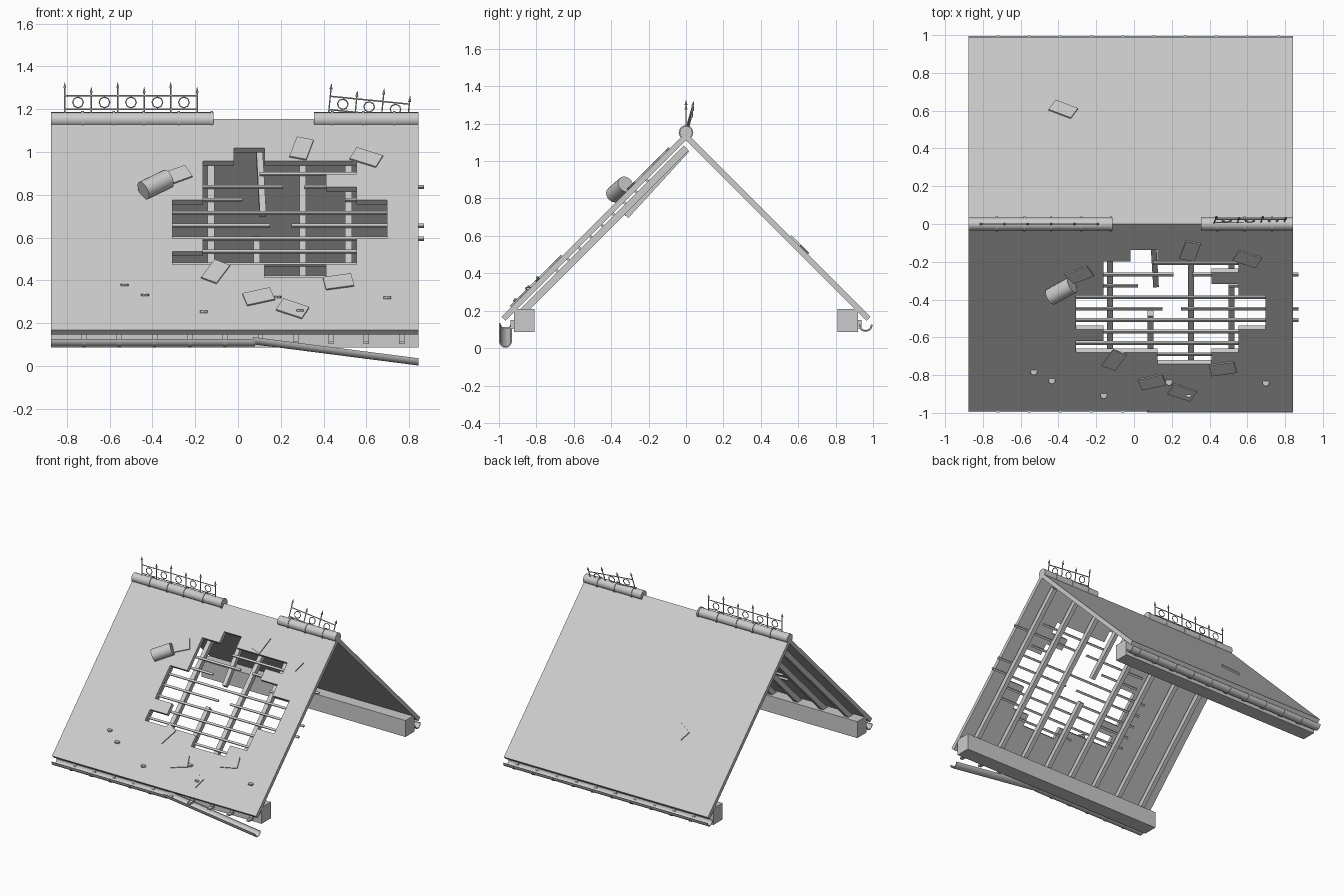
import bpy, bmesh, math
from mathutils import Matrix, Vector

if "Cube" in bpy.data.objects:
    bpy.data.objects.remove(bpy.data.objects["Cube"])

X0, X1, APEX, LEN, THICK = -0.875, 0.843, 1.155, 1.396, 0.03
X_MID, X_LEN = (X0 + X1) / 2, X1 - X0
C = math.sqrt(0.5)

grey = bpy.data.materials.new("weathered_grey")
grey.diffuse_color = (0.6, 0.6, 0.6, 1)
grey.use_nodes = True
grey.node_tree.nodes["Principled BSDF"].inputs["Base Color"].default_value = grey.diffuse_color

# Slope frames: x along the ridge, y up the slope, z out of the roof
FRONT = Matrix.Translation((0, 0, APEX)) @ Matrix.Rotation(math.radians(45), 4, 'X')
BACK = Matrix.Rotation(math.pi, 4, 'Z') @ FRONT


def finish(bm, name, smooth=False):
    bmesh.ops.recalc_face_normals(bm, faces=bm.faces)
    mesh = bpy.data.meshes.new(name)
    bm.to_mesh(mesh)
    bm.free()
    mesh.materials.append(grey)
    ob = bpy.data.objects.new(name, mesh)
    bpy.context.collection.objects.link(ob)
    if smooth:
        bpy.ops.object.select_all(action='DESELECT')
        ob.select_set(True)
        bpy.context.view_layer.objects.active = ob
        bpy.ops.object.shade_smooth_by_angle(angle=math.radians(40))
    return ob


def box(bm, center, size, frame=Matrix(), turn=0):
    m = (frame @ Matrix.Translation(center) @ Matrix.Rotation(turn, 4, 'Z')
         @ Matrix.Diagonal((*size, 1)))
    bmesh.ops.create_cube(bm, size=1, matrix=m)


def rod(bm, a, b, r, seg=6, r2=None, frame=Matrix()):
    a, b = Vector(a), Vector(b)
    m = (frame @ Matrix.Translation((a + b) / 2)
         @ (b - a).to_track_quat('Z', 'Y').to_matrix().to_4x4())
    bmesh.ops.create_cone(bm, cap_ends=True, segments=seg, radius1=r,
                          radius2=r if r2 is None else r2,
                          depth=(b - a).length, matrix=m)


def trough(bm, a, b, r, wall, seg=10):
    """Half-round channel, open at the top, from a to b."""
    rings = []
    for p in (a, b):
        ring = []
        for rad, order in ((r, range(seg + 1)), (r - wall, range(seg, -1, -1))):
            for i in order:
                t = math.pi + math.pi * i / seg
                ring.append(bm.verts.new(Vector(p) + Vector(
                    (0, rad * math.cos(t), rad * math.sin(t)))))
        rings.append(ring)
    n = len(rings[0])
    for i in range(n):
        j = (i + 1) % n
        bm.faces.new((rings[0][i], rings[0][j], rings[1][j], rings[1][i]))
    for ring in rings:
        for i in range(seg):
            bm.faces.new((ring[i], ring[i + 1], ring[n - 2 - i], ring[n - 1 - i]))


# Front roof slab: a grid of tile cells with the broken ones left out
HOLE = [(2, 2), (1, 5), (1, 4), (1, 5), (0, 6), (0, 6), (0, 6), (1, 5), (0, 5), (3, 4)]
xs = [X0] + [-0.306 + 0.1433 * k for k in range(8)] + [X1]
vs = [0] + [-(0.137 + 0.0604 * r) / C for r in range(11)] + [-LEN]
bm = bmesh.new()
grid = [[bm.verts.new(FRONT @ Vector((x, v, 0))) for x in xs] for v in vs]
for r in range(len(vs) - 1):
    for c in range(len(xs) - 1):
        if 1 <= r <= 10 and HOLE[r - 1][0] <= c - 1 <= HOLE[r - 1][1]:
            continue
        bm.faces.new((grid[r][c], grid[r + 1][c], grid[r + 1][c + 1], grid[r][c + 1]))
front = finish(bm, "front_roof_slab")
mod = front.modifiers.new("thickness", 'SOLIDIFY')
mod.thickness, mod.offset = THICK, -1

# Back roof slab
bm = bmesh.new()
box(bm, (-X_MID, -LEN / 2, -THICK / 2), (X_LEN, LEN, THICK), BACK)
finish(bm, "back_roof_slab")

# Rafters under the front slope, one of them snapped
bm = bmesh.new()
for i in range(8):
    x = -0.77 + 0.2145 * i
    top = -0.73 if i == 4 else -0.06
    box(bm, (x, (top - 1.33) / 2, -0.062), (0.032, top + 1.33, 0.038), FRONT)
finish(bm, "rafters")
bm = bmesh.new()
m = (Matrix.Translation((0.106, -0.16, 0.885))
     @ Vector((-0.02, 0.325, 0.355)).to_track_quat('Y', 'Z').to_matrix().to_4x4())
box(bm, (0, 0, 0), (0.03, 0.48, 0.036), m)
finish(bm, "hanging_rafter")

# Battens: x spans for each row, some broken
LONG = (-0.42, 0.7)
SPANS = [[(0.1, 0.66)], [(-0.3, 0.21), (0.31, 0.87)], [(-0.3, 0.02), (0.5, 0.66)], [LONG],
         [(-0.42, 0.15), (0.25, 0.87)], [(-0.42, 0.87)], [LONG], [LONG], [(0.0, 0.5)]]
bm = bmesh.new()
for i, row in enumerate(SPANS):
    v = (-0.207 - 0.0604 * i) / C - 0.036
    for a, b in row:
        box(bm, ((a + b) / 2, v, -0.0365), (b - a, 0.015, 0.013), FRONT)
finish(bm, "battens")

# Eaves beams with the outer top corner cut to the slope
for side, name in ((-1, "front_eaves_beam"), (1, "back_eaves_beam")):
    bm = bmesh.new()
    prof = [(0.81, 0.085), (0.92, 0.085), (0.92, 0.19), (0.9, 0.21), (0.81, 0.21)]
    f = bm.faces.new([bm.verts.new((X0, side * y, z)) for y, z in prof])
    ext = bmesh.ops.extrude_face_region(bm, geom=[f])['geom']
    bmesh.ops.translate(bm, vec=(X_LEN, 0, 0),
                        verts=[g for g in ext if isinstance(g, bmesh.types.BMVert)])
    finish(bm, name)

# Gutters: whole at the back, broken and sagging at the front right
GR = 0.034
for name, a, b in (("back_gutter", (X0, 0.96, 0.125), (X1, 0.96, 0.125)),
                   ("front_gutter", (X0, -0.96, 0.125), (0.08, -0.96, 0.125)),
                   ("sagging_gutter", (0.07, -0.965, 0.135), (X1, -0.965, 0.036))):
    bm = bmesh.new()
    trough(bm, a, b, GR, 0.006)
    finish(bm, name, True)

# Gutter brackets
for side, name in ((-1, "front_gutter_brackets"), (1, "back_gutter_brackets")):
    bm = bmesh.new()
    for i in range(10):
        x = -0.72 + 0.165 * i
        box(bm, (x, side * 0.922, 0.128), (0.025, 0.03, 0.045))
        if side > 0 or x < 0.1:
            trough(bm, (x - 0.007, side * 0.96, 0.125), (x + 0.007, side * 0.96, 0.125),
                   GR + 0.004, 0.006)
        else:
            box(bm, (x, -0.95, 0.108), (0.025, 0.05, 0.012))
    finish(bm, name)

# Ridge caps with collars
for name, a, b, bands in (
        ("left_ridge_cap", X0, -0.115, (-0.727, -0.58, -0.44, -0.278, -0.122)),
        ("right_ridge_cap", 0.355, X1, (0.44, 0.585, 0.73))):
    bm = bmesh.new()
    rod(bm, (a, 0, 1.152), (b, 0, 1.152), 0.034, 20)
    for x in bands:
        rod(bm, (x - 0.006, 0, 1.152), (x + 0.006, 0, 1.152), 0.039, 20)
    finish(bm, name, True)


# Iron ridge cresting: posts with spear tips, two rails and rings
def cresting(name, posts, frame):
    step = 0.1238
    bm = bmesh.new()
    for i in range(posts):
        x, h = i * step, 0.112 if i % 2 == 0 else 0.09
        rod(bm, (x, 0, -0.01), (x, 0, h), 0.0035, frame=frame)
        rod(bm, (x, 0, h), (x, 0, h + 0.028), 0.008, 6, 0.0005, frame)
    for z in (0.012, 0.077):
        rod(bm, (0, 0, z), (step * (posts - 1), 0, z), 0.0035, frame=frame)
    for i in range(posts - 1):
        pts = [((i + 0.5) * step + 0.025 * math.cos(k * math.pi / 4), 0,
                0.0445 + 0.025 * math.sin(k * math.pi / 4)) for k in range(8)]
        for k in range(8):
            rod(bm, pts[k], pts[(k + 1) % 8], 0.003, 5, frame=frame)
    finish(bm, name)


cresting("left_cresting", 6, Matrix.Translation((-0.81, 0, 1.187)))
cresting("leaning_cresting", 4, Matrix.Translation((0.424, 0.005, 1.187))
         @ Matrix.Rotation(0.1, 4, 'Y') @ Matrix.Rotation(-0.27, 4, 'X'))

# Loose tiles lying on the slopes: x, height, turn in degrees
TILES = [(0.297, 1.014, 75), (0.6, 0.972, -24), (-0.29, 0.887, 27), (-0.105, 0.438, 62),
         (0.47, 0.391, 11), (0.096, 0.321, 17), (0.255, 0.265, -25)]
bm = bmesh.new()
for x, z, deg in TILES:
    box(bm, (x, (z - APEX) / C, 0.004), (0.134, 0.081, 0.008), FRONT, math.radians(deg))
box(bm, (0.375, -0.605 / C, 0.004), (0.134, 0.081, 0.008), BACK, math.radians(-28))
finish(bm, "loose_tiles")

# Fallen ridge cap piece
bm = bmesh.new()
mid, d = Vector((-0.385, -0.355, 0.848)), Vector((0.058, 0.032, 0.028))
rod(bm, mid - d, mid + d, 0.045, 20)
finish(bm, "fallen_ridge_piece", True)

# Small chips of debris
bm = bmesh.new()
for x, z in ((-0.53, 0.377), (-0.435, 0.33), (-0.16, 0.252), (0.698, 0.318),
             (0.185, 0.322), (0.29, 0.258)):
    y = z - APEX
    rod(bm, (x, y - 0.004, z - 0.004), (x, y - 0.004, z + 0.006), 0.019, 7)
finish(bm, "debris_chips")
